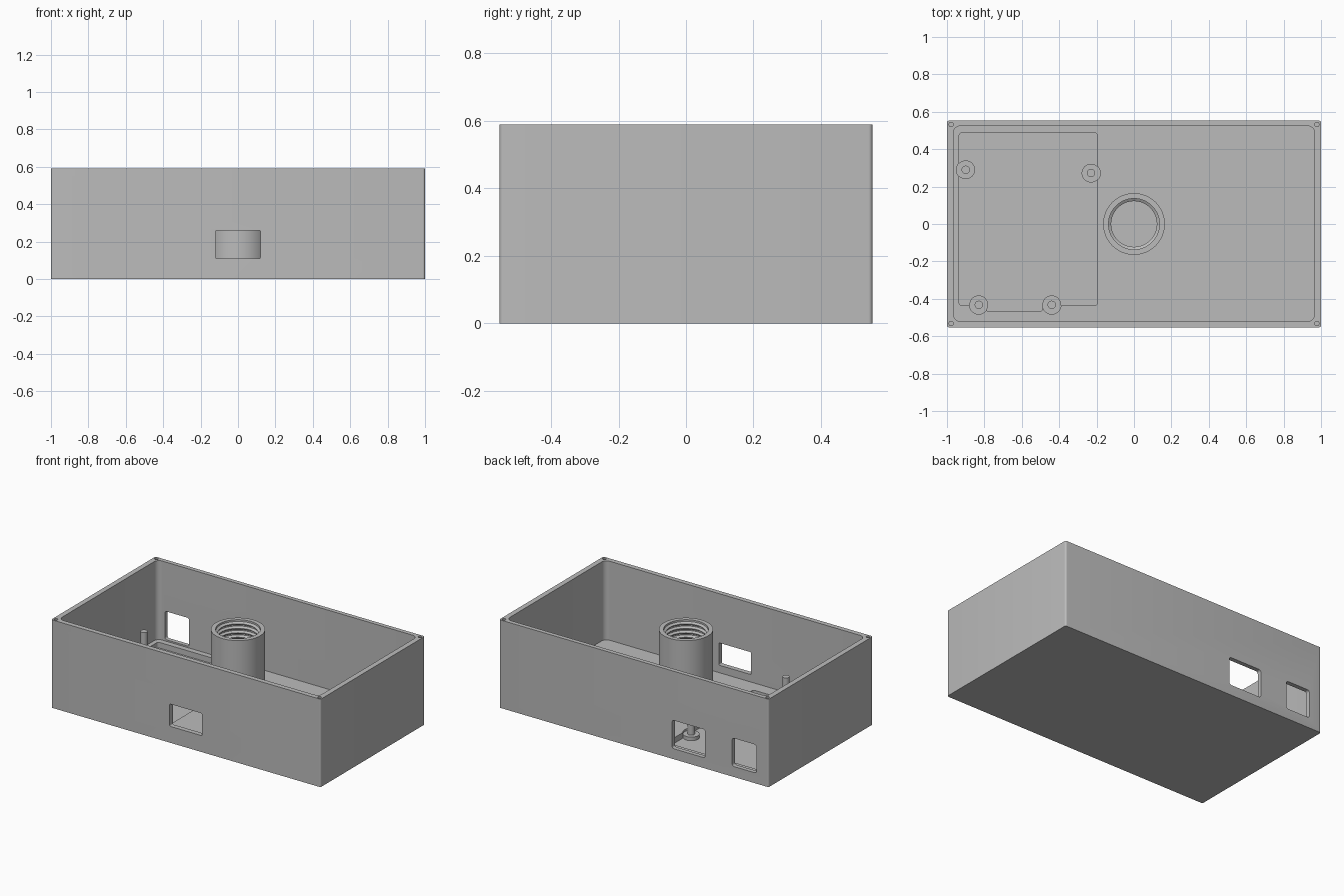
import bpy, bmesh, math
from mathutils import Matrix

if "Cube" in bpy.data.objects:
    bpy.data.objects.remove(bpy.data.objects["Cube"])

grey = bpy.data.materials.new("light grey plastic")
grey.use_nodes = True
colour = (0.5, 0.5, 0.5, 1)
grey.diffuse_color = colour
grey.node_tree.nodes["Principled BSDF"].inputs["Base Color"].default_value = colour

HX, HY, TOP = 1.0, 0.553, 0.59
FLOOR, POCKET = 0.06, 0.022


def finish(name, bm, smooth=True):
    bmesh.ops.recalc_face_normals(bm, faces=bm.faces)
    mesh = bpy.data.meshes.new(name)
    bm.to_mesh(mesh)
    bm.free()
    obj = bpy.data.objects.new(name, mesh)
    bpy.context.collection.objects.link(obj)
    mesh.materials.append(grey)
    if smooth:
        shade(obj)
    return obj


def shade(obj):
    bpy.ops.object.select_all(action="DESELECT")
    obj.select_set(True)
    bpy.context.view_layer.objects.active = obj
    bpy.ops.object.shade_smooth_by_angle(angle=math.radians(30))


def rounded_rect(x0, x1, y0, y1, r, steps=6):
    corners = [(x1 - r, y1 - r), (x0 + r, y1 - r), (x0 + r, y0 + r), (x1 - r, y0 + r)]
    pts = []
    for i, (cx, cy) in enumerate(corners):
        for k in range(steps + 1):
            a = math.pi / 2 * (i + k / steps)
            pts.append((cx + r * math.cos(a), cy + r * math.sin(a)))
    return pts


def circle(cx, cy, r, n=32):
    return [(cx + r * math.cos(2 * math.pi * k / n),
             cy + r * math.sin(2 * math.pi * k / n)) for k in range(n)]


def prism(name, pts, z0, z1, upright=False, smooth=True):
    """Extrude an outline along z, or along y when upright."""
    bm = bmesh.new()
    face = bm.faces.new([bm.verts.new((x, y, z0)) for x, y in pts])
    ext = bmesh.ops.extrude_face_region(bm, geom=[face])
    verts = [v for v in ext["geom"] if isinstance(v, bmesh.types.BMVert)]
    bmesh.ops.translate(bm, verts=verts, vec=(0, 0, z1 - z0))
    if upright:
        swap = Matrix(((1, 0, 0), (0, 0, 1), (0, 1, 0)))
        bmesh.ops.transform(bm, matrix=swap.to_4x4(), verts=bm.verts)
    return finish(name, bm, smooth)


def cut(target, pts, z0, z1, upright=False):
    tool = prism("cutter", pts, z0, z1, upright, False)
    tool.hide_render = True
    mod = target.modifiers.new("cut", "BOOLEAN")
    mod.operation, mod.solver, mod.object = "DIFFERENCE", "EXACT", tool
    bpy.context.view_layer.objects.active = target
    bpy.ops.object.modifier_apply(modifier=mod.name)
    bpy.data.objects.remove(tool)


# Open enclosure shell
shell = prism("enclosure_shell", rounded_rect(-HX, HX, -HY, HY, 0.012), 0, TOP, smooth=False)
cut(shell, rounded_rect(-0.965, 0.965, -0.52, 0.524, 0.035), FLOOR, TOP + 0.1)

# Circuit board pocket, with a deeper stretch between the front posts
cut(shell, rounded_rect(-0.935, -0.195, -0.435, 0.487, 0.015), POCKET, 0.2)
cut(shell, rounded_rect(-0.79, -0.49, -0.465, -0.3, 0.008), POCKET, 0.19)

# Wall openings: one in front, two at the back
cut(shell, rounded_rect(-0.12, 0.12, 0.11, 0.26, 0.008), -0.7, -0.45, True)
for x0, x1 in ((-0.53, -0.284), (-0.91, -0.73)):
    cut(shell, rounded_rect(x0, x1, 0.07, 0.26, 0.015), 0.45, 0.7, True)

# Lid screw holes in the rim corners
for sx in (-1, 1):
    for sy in (-1, 1):
        cut(shell, circle(sx * 0.978, sy * 0.532, 0.012, 16), 0.45, TOP + 0.1)

# Board posts: round seat sunk in the floor, with a tall pin
posts = [(-0.9, 0.29), (-0.23, 0.272), (-0.83, -0.432), (-0.44, -0.432)]
for x, y in posts:
    cut(shell, circle(x, y, 0.05), POCKET, 0.18)
shade(shell)
for i, (x, y) in enumerate(posts, 1):
    prism(f"post_seat_{i}", circle(x, y, 0.05), POCKET - 0.002, 0.046)
    prism(f"post_pin_{i}", circle(x, y, 0.022, 24), 0.04, 0.217)

# Central tube with a threaded bore, as a lathed profile
OUTER, CREST, ROOT, PITCH = 0.165, 0.122, 0.136, 0.03
tube_top = 0.582
profile = [(OUTER, FLOOR - 0.005), (OUTER, tube_top), (ROOT, tube_top)]
z = tube_top - 0.012
while z > FLOOR + PITCH:
    profile += [(ROOT, z), (CREST, z - 0.3 * PITCH),
                (CREST, z - 0.45 * PITCH), (ROOT, z - 0.75 * PITCH)]
    z -= PITCH
profile.append((ROOT, FLOOR - 0.005))
SIDES = 64
bm = bmesh.new()
rings = [[bm.verts.new((x, y, h)) for x, y in circle(0, 0, r, SIDES)] for r, h in profile]
for a, b in zip(rings, rings[1:] + rings[:1]):
    for k in range(SIDES):
        j = (k + 1) % SIDES
        bm.faces.new((a[k], a[j], b[j], b[k]))
finish("threaded_tube", bm)
